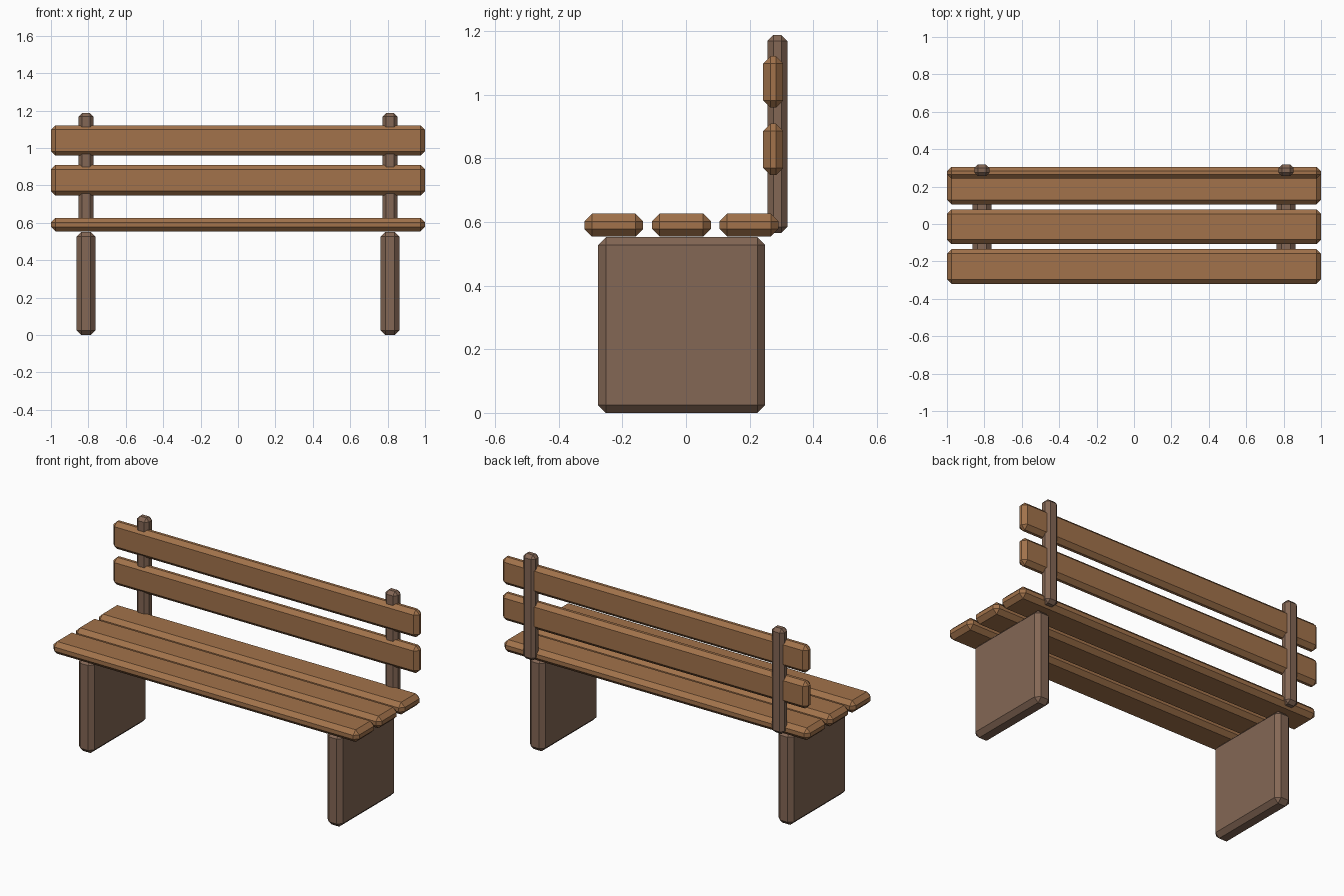
import bpy
import bmesh

if "Cube" in bpy.data.objects:
    bpy.data.objects.remove(bpy.data.objects["Cube"])


def material(name, color):
    mat = bpy.data.materials.new(name)
    mat.diffuse_color = (*color, 1)
    mat.use_nodes = True
    mat.node_tree.nodes["Principled BSDF"].inputs["Base Color"].default_value = mat.diffuse_color
    return mat


SLAT_WOOD = material("slat_wood", (0.36, 0.17, 0.07))
FRAME_WOOD = material("frame_wood", (0.23, 0.135, 0.09))


def board(name, center, size, chamfer, mat):
    """Box with a single flat chamfer on every edge."""
    bm = bmesh.new()
    bmesh.ops.create_cube(bm, size=1)
    bmesh.ops.scale(bm, vec=size, verts=bm.verts)
    bmesh.ops.bevel(bm, geom=bm.edges[:], offset=chamfer, segments=1,
                    affect='EDGES', offset_type='OFFSET')
    bmesh.ops.recalc_face_normals(bm, faces=bm.faces)
    mesh = bpy.data.meshes.new(name)
    bm.to_mesh(mesh)
    bm.free()
    mesh.materials.append(mat)
    obj = bpy.data.objects.new(name, mesh)
    obj.location = center
    bpy.context.collection.objects.link(obj)
    return obj


# Three seat slats, front to back
for i, part in enumerate(("front", "middle", "back")):
    board(f"seat_slat_{part}", (0, -0.227 + 0.2125 * i, 0.59),
          (2, 0.185, 0.072), 0.024, SLAT_WOOD)

# Two backrest slats
for part, z in (("lower", 0.828), ("upper", 1.04)):
    board(f"back_slat_{part}", (0, 0.274, z), (2, 0.063, 0.162), 0.023, SLAT_WOOD)

# Slab legs and backrest posts on both sides
for side, x in (("left", -0.813), ("right", 0.813)):
    board(f"leg_{side}", (x, -0.014, 0.276), (0.1, 0.526, 0.552), 0.025, FRAME_WOOD)
    board(f"back_post_{side}", (x, 0.287, 0.876), (0.08, 0.063, 0.622), 0.019, FRAME_WOOD)
